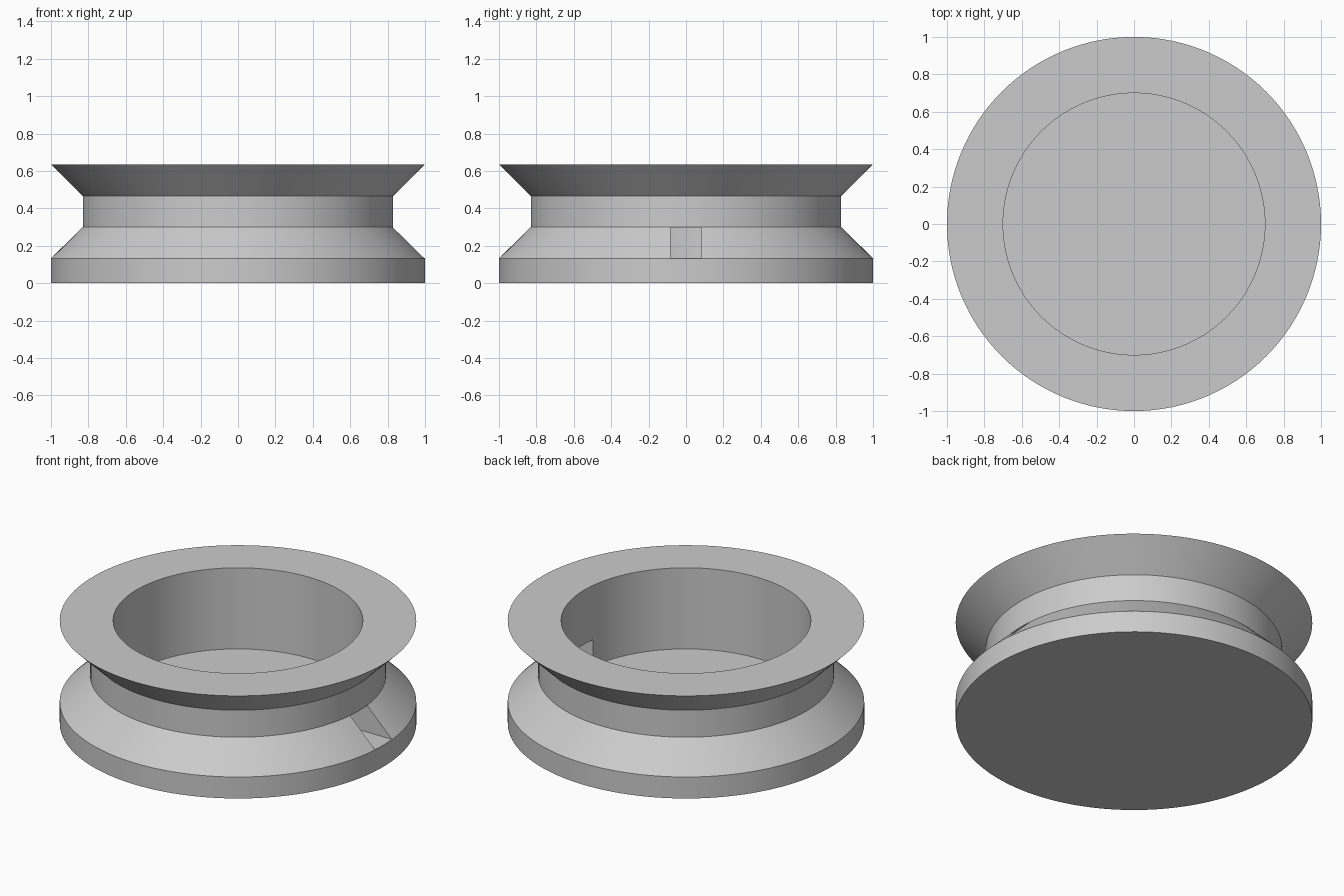
import bpy
import bmesh
from math import tau, radians
from mathutils import Vector

if "Cube" in bpy.data.objects:
    bpy.data.objects.remove(bpy.data.objects["Cube"], do_unlink=True)

# Material
grey = bpy.data.materials.new("plain grey")
grey.use_nodes = True
colour = (0.6, 0.6, 0.6, 1)
grey.diffuse_color = colour
grey.node_tree.nodes["Principled BSDF"].inputs["Base Color"].default_value = colour

FLOOR, WAIST_LOW, WAIST_HIGH, TOP = 0.133, 0.30, 0.467, 0.635
OUTER, WAIST, BORE = 1.0, 0.83, 0.70


def lathe(name, profile, steps=128):
    """Turn a radius/height profile around the z axis."""
    bm = bmesh.new()
    verts = [bm.verts.new((r, 0, z)) for r, z in profile]
    edges = [bm.edges.new(pair) for pair in zip(verts, verts[1:])]
    bmesh.ops.spin(bm, geom=verts + edges, cent=(0, 0, 0), axis=(0, 0, 1),
                   angle=tau, steps=steps)
    bmesh.ops.remove_doubles(bm, verts=bm.verts[:], dist=1e-4)
    bmesh.ops.recalc_face_normals(bm, faces=bm.faces[:])
    mesh = bpy.data.meshes.new(name)
    bm.to_mesh(mesh)
    bm.free()
    mesh.materials.append(grey)
    obj = bpy.data.objects.new(name, mesh)
    bpy.context.collection.objects.link(obj)
    return obj


# Grooved cup: solid base, narrow waist, flared rim, straight bore
body = lathe("grooved_cup", [
    (0, 0), (OUTER, 0), (OUTER, FLOOR), (WAIST, WAIST_LOW),
    (WAIST, WAIST_HIGH), (OUTER, TOP), (BORE, TOP), (BORE, FLOOR), (0, FLOOR)])

# Square slot through the lower wall on the +x side
low, high = Vector((0.5, -0.083, FLOOR + 0.001)), Vector((1.1, 0.083, WAIST_LOW - 0.001))
bpy.ops.mesh.primitive_cube_add(size=1, location=(low + high) / 2)
cutter = bpy.context.object
cutter.name = "slot_cutter"
cutter.scale = high - low
cutter.hide_render = True
cutter.data.materials.append(grey)

cut = body.modifiers.new("slot", "BOOLEAN")
cut.operation = "DIFFERENCE"
cut.solver = "EXACT"
cut.object = cutter

bpy.ops.object.select_all(action="DESELECT")
body.select_set(True)
bpy.context.view_layer.objects.active = body
bpy.ops.object.modifier_apply(modifier=cut.name)
bpy.data.objects.remove(cutter, do_unlink=True)
bpy.ops.object.shade_smooth_by_angle(angle=radians(25))
